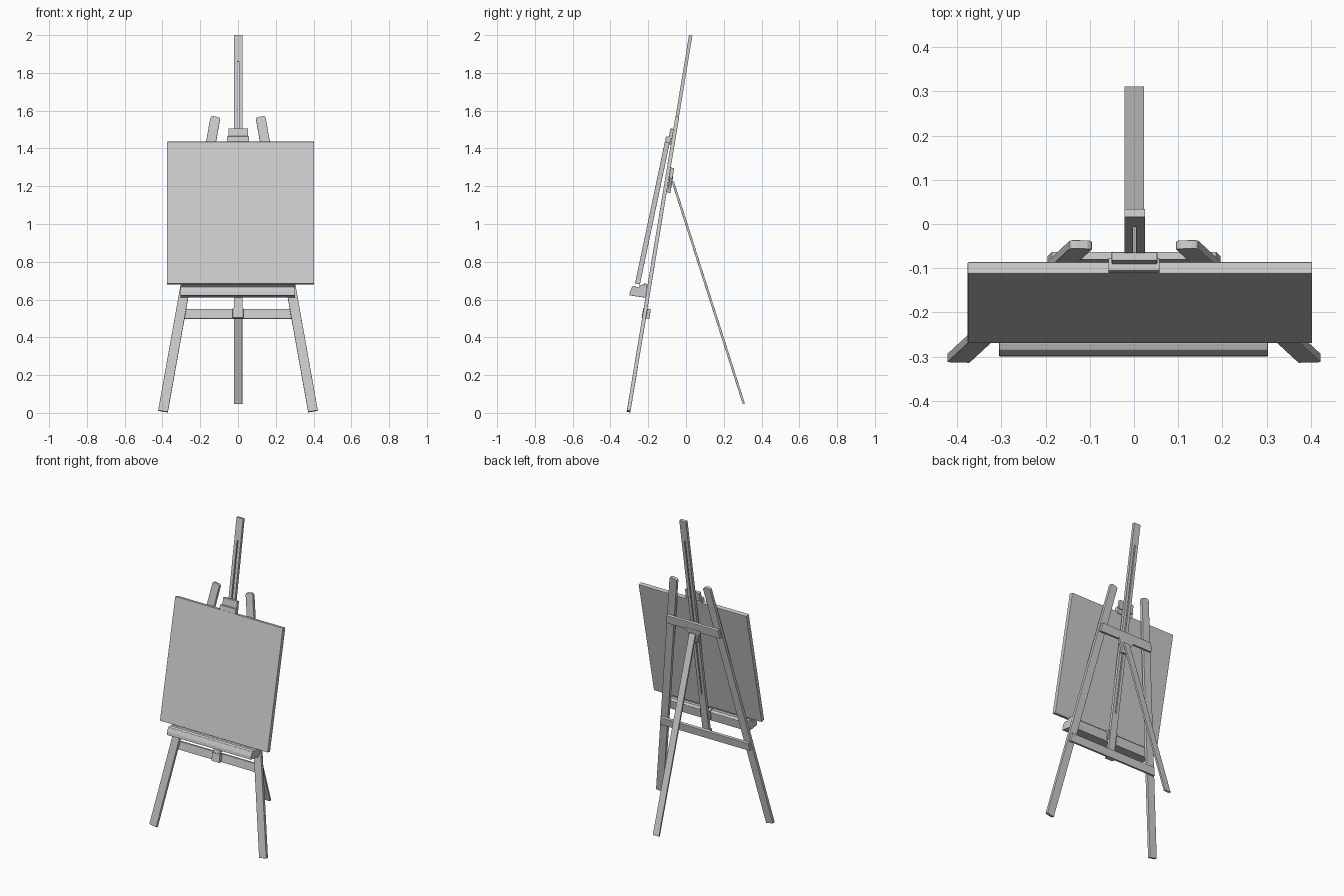
import bpy, bmesh, math
from mathutils import Matrix, Vector

if "Cube" in bpy.data.objects:
    bpy.data.objects.remove(bpy.data.objects["Cube"])

TILT = math.atan(0.165)
# Easel plane: local x = right, local z = up the slope, local y = backwards
PLANE = Matrix.Translation((0, -0.305, 0)) @ Matrix.Rotation(-TILT, 4, 'X')


def prism(name, pts, sweep, matrix=Matrix(), bevel=0.0):
    """Extrude a closed polygon of 3D points along a sweep vector."""
    bm = bmesh.new()
    face = bm.faces.new([bm.verts.new(p) for p in pts])
    ext = bmesh.ops.extrude_face_region(bm, geom=[face])
    new = [g for g in ext['geom'] if isinstance(g, bmesh.types.BMVert)]
    bmesh.ops.translate(bm, verts=new, vec=Vector(sweep))
    bmesh.ops.recalc_face_normals(bm, faces=bm.faces)
    mesh = bpy.data.meshes.new(name)
    bm.to_mesh(mesh)
    bm.free()
    ob = bpy.data.objects.new(name, mesh)
    bpy.context.collection.objects.link(ob)
    ob.matrix_world = matrix
    if bevel:
        m = ob.modifiers.new('soft_edges', 'BEVEL')
        m.width, m.segments = bevel, 2
        m.limit_method, m.angle_limit = 'ANGLE', math.radians(40)
    return ob


def panel(name, xz, y0, y1, bevel=0.0, matrix=PLANE):
    """Flat part lying in the easel plane, outlined in x and slope height."""
    return prism(name, [(x, y0, z) for x, z in xz], (0, y1 - y0, 0), matrix, bevel)


def rect(x0, x1, z0, z1):
    return [(x0, z0), (x1, z0), (x1, z1), (x0, z1)]


def side_profile(name, yz, x0, x1, bevel=0.0):
    """Part with a constant side profile, swept across x."""
    return prism(name, [(x0, y, z) for y, z in yz], (x1 - x0, 0, 0), Matrix(), bevel)


# Splayed front legs with rounded tops
splay = math.atan2(0.278, 1.58)
for side, label in ((-1, 'left'), (1, 'right')):
    w, length, c = 0.026, 1.605, 0.012
    outline = [(-w, 0), (w, 0), (w, length - c), (w - c * .3, length - c * .3),
               (w - c, length), (c - w, length), (c * .3 - w, length - c * .3), (-w, length - c)]
    m = PLANE @ Matrix.Translation((side * 0.397, 0, 0.008)) @ Matrix.Rotation(-side * splay, 4, 'Y')
    panel(label + '_front_leg', outline, -0.010, 0.010, 0.002, m)

# Central mast with a narrow adjustment slot
mast = panel('mast', rect(-0.022, 0.025, 0.51, 2.026), -0.009, 0.009)
cutter = panel('slot_cutter', rect(-0.002, 0.005, 0.80, 1.885), -0.05, 0.05)
cutter.hide_render = True
cutter.hide_set(True)
cut = mast.modifiers.new('slot', 'BOOLEAN')
cut.operation, cut.object, cut.solver = 'DIFFERENCE', cutter, 'EXACT'

# Mast foot block
panel('mast_foot', rect(-0.028, 0.028, 0.508, 0.56), -0.013, 0.012, 0.002)

# Crossbars behind the legs, ends cut to the leg splay
for name, z0, z1, half in (('lower_crossbar', 0.508, 0.56, 0.325),
                           ('upper_crossbar', 1.262, 1.318, 0.196)):
    taper = (z1 - z0) * math.tan(splay)
    panel(name, [(-half, z0), (half, z0), (half - taper, z1), (taper - half, z1)],
          0.010, 0.028, 0.002)

# Tray that carries the canvas
side_profile('tray', [(-0.300, 0.622), (-0.297, 0.642), (-0.285, 0.668), (-0.268, 0.673),
                      (-0.262, 0.664), (-0.248, 0.667), (-0.246, 0.677),
                      (-0.215, 0.680), (-0.205, 0.668), (-0.214, 0.610)],
             -0.305, 0.303, 0.002)
# Slide block between tray and mast
panel('tray_slide', rect(-0.035, 0.035, 0.63, 0.69), -0.03, 0.0)

# Canvas board leaning slightly more than the easel
side_profile('canvas', [(-0.270, 0.685), (-0.112, 1.436), (-0.086, 1.431), (-0.244, 0.680)],
             -0.376, 0.403, 0.002)

# Top canvas clamp: body on the mast and gripping lip in front
panel('clamp_body', rect(-0.051, 0.053, 1.465, 1.522), -0.026, -0.006, 0.003)
panel('clamp_lip', [(-0.050, 1.437), (0.050, 1.437), (0.058, 1.447), (0.058, 1.478),
                    (-0.058, 1.478), (-0.058, 1.447)], -0.042, -0.012, 0.003)

# Rear strut, hinged under the upper crossbar
top, foot = Vector((0, -0.070, 1.225)), Vector((0, 0.306, 0.048))
run = foot - top
lean = math.atan2(run.y, -run.z)
STRUT = Matrix.Translation(top) @ Matrix.Rotation(lean, 4, 'X')
panel('rear_strut', rect(-0.0215, 0.0225, -run.length, 0.0), -0.006, 0.006, 0.0015, STRUT)

# Flared hinge plate joining strut and crossbar
panel('hinge_plate', [(-0.022, 1.185), (0.022, 1.185), (0.026, 1.215), (0.055, 1.265),
                      (0.055, 1.275), (-0.055, 1.275), (-0.055, 1.265), (-0.026, 1.215)],
      0.012, 0.030, 0.0015)
